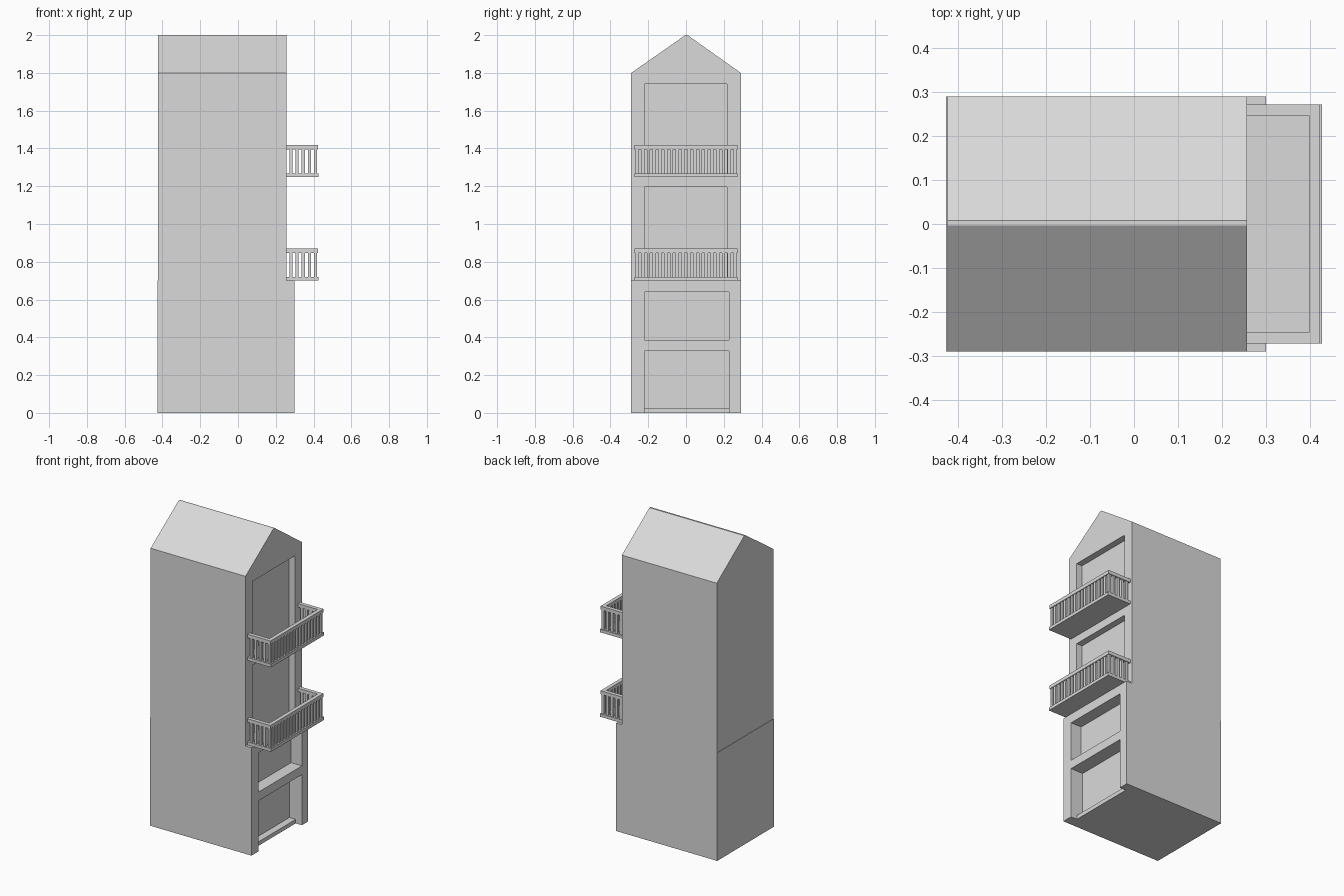
import bpy, bmesh

if "Cube" in bpy.data.objects:
    bpy.data.objects.remove(bpy.data.objects["Cube"])

# One flat colour for the whole model
grey = bpy.data.materials.new("light_grey")
grey.diffuse_color = (0.7, 0.7, 0.7, 1)
grey.use_nodes = True
grey.node_tree.nodes["Principled BSDF"].inputs["Base Color"].default_value = grey.diffuse_color


def add_box(bm, x0, x1, y0, y1, z0, z1):
    verts = bmesh.ops.create_cube(bm, size=1)["verts"]
    for v in verts:
        v.co.x = x1 if v.co.x > 0 else x0
        v.co.y = y1 if v.co.y > 0 else y0
        v.co.z = z1 if v.co.z > 0 else z0


def make_object(name, bm):
    bmesh.ops.recalc_face_normals(bm, faces=bm.faces)
    mesh = bpy.data.meshes.new(name)
    bm.to_mesh(mesh)
    bm.free()
    mesh.materials.append(grey)
    ob = bpy.data.objects.new(name, mesh)
    bpy.context.collection.objects.link(ob)
    return ob


def extrude_profile(name, profile, x0, x1):
    # profile in the y-z plane, swept along x
    bm = bmesh.new()
    face = bm.faces.new([bm.verts.new((x0, y, z)) for y, z in profile])
    ext = bmesh.ops.extrude_face_region(bm, geom=[face])["geom"]
    for v in ext:
        if isinstance(v, bmesh.types.BMVert):
            v.co.x = x1
    return make_object(name, bm)


def cut(ob, *bounds):
    bm = bmesh.new()
    add_box(bm, *bounds)
    cutter = make_object("cutter", bm)
    cutter.hide_render = True
    mod = ob.modifiers.new("cut", "BOOLEAN")
    mod.operation = "DIFFERENCE"
    mod.solver = "EXACT"
    mod.object = cutter
    bpy.context.view_layer.objects.active = ob
    bpy.ops.object.modifier_apply(modifier=mod.name)
    bpy.data.objects.remove(cutter)


# Lower storeys with a doorway (with a step) and a window recess
lower = extrude_profile("lower_storeys",
                        [(-0.29, 0), (0.29, 0), (0.29, 0.70), (-0.29, 0.70)], -0.427, 0.30)
cut(lower, 0.255, 0.5, -0.22, 0.227, -0.1, 0.328)
cut(lower, 0.21, 0.4, -0.22, 0.227, 0.026, 0.328)
cut(lower, 0.222, 0.5, -0.22, 0.227, 0.385, 0.64)

# Upper storeys with the gabled roof and two tall recesses
upper = extrude_profile("upper_storeys",
                        [(-0.29, 0.70), (0.29, 0.70), (0.29, 1.80), (0.008, 2.0),
                         (-0.003, 2.0), (-0.29, 1.80)], -0.424, 0.257)
for z0, z1 in ((0.72, 1.195), (1.265, 1.74)):
    cut(upper, 0.215, 0.5, -0.22, 0.217, z0, z1)


# Balconies: floor slab, top rail on three sides, rows of balusters
def balcony(name, z):
    wall, out, w = 0.257, 0.423, 0.272
    bm = bmesh.new()
    add_box(bm, wall, 0.427, -w, w, z, z + 0.02)
    make_object(name + "_floor", bm)

    bm = bmesh.new()
    rail = 0.025
    add_box(bm, out - rail, out, -w, w, z + 0.147, z + 0.17)
    for s in (-1, 1):
        ya, yb = sorted((s * w, s * (w - rail)))
        add_box(bm, wall, out - rail, ya, yb, z + 0.147, z + 0.17)
    make_object(name + "_rail", bm)

    bm = bmesh.new()
    h, c = 0.0085, 0.2595          # half thickness, rail centre line
    cx = out - rail / 2
    for i in range(18):            # long side
        y = -c + i * 2 * c / 17
        add_box(bm, cx - h, cx + h, y - h, y + h, z + 0.02, z + 0.147)
    for i in range(1, 5):          # short sides
        x = cx - i * 0.0325
        for y in (-c, c):
            add_box(bm, x - h, x + h, y - h, y + h, z + 0.02, z + 0.147)
    make_object(name + "_balusters", bm)


balcony("lower_balcony", 0.70)
balcony("upper_balcony", 1.248)
